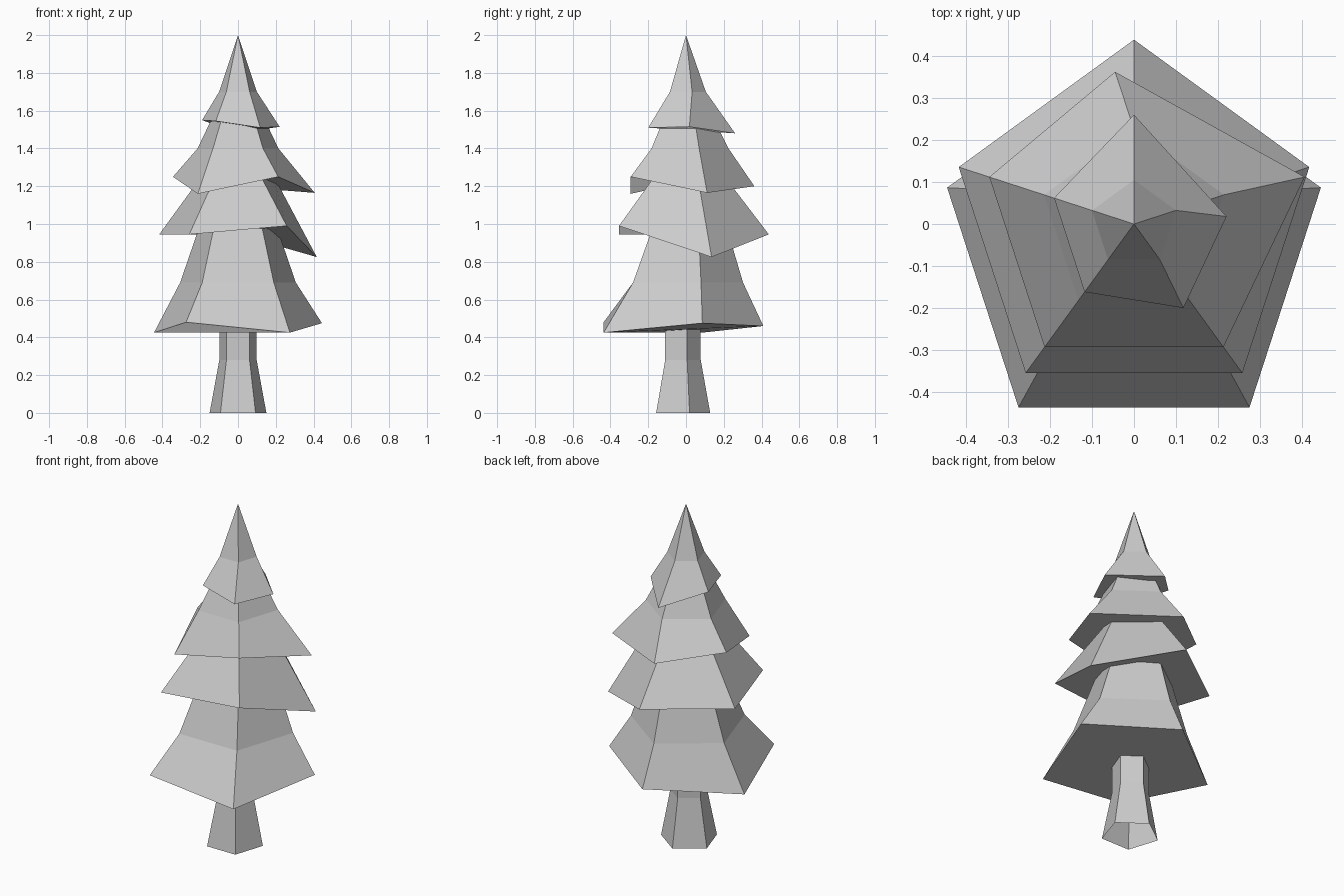
import bpy
import bmesh
from math import cos, sin, radians
from mathutils import Vector

cube = bpy.data.objects.get("Cube")
if cube:
    bpy.data.objects.remove(cube, do_unlink=True)

grey = bpy.data.materials.new("plain_grey")
grey.use_nodes = True
grey.diffuse_color = (0.6, 0.6, 0.6, 1)
grey.node_tree.nodes["Principled BSDF"].inputs["Base Color"].default_value = grey.diffuse_color

SIDES = 5
CORNERS = ("back", "left", "front_left", "front_right", "right")


def ring(radius, heights, shift=0.0, nudges=None):
    """Pentagon with one corner at the back; heights is one value or one per corner."""
    if not isinstance(heights, tuple):
        heights = (heights,) * SIDES
    points = []
    for i, corner in enumerate(CORNERS):
        a = radians(90 + i * 360 / SIDES)
        p = Vector((radius * cos(a), radius * sin(a) + shift, heights[i]))
        if nudges and corner in nudges:
            p += Vector((*nudges[corner], 0))
        points.append(p)
    return points


def build(name, rings, apex=None, bottom=True):
    """Join stacked rings with flat faces, ending in a point or a cap."""
    bm = bmesh.new()
    loops = [[bm.verts.new(p) for p in r] for r in rings]
    for low, high in zip(loops, loops[1:]):
        for i in range(SIDES):
            j = (i + 1) % SIDES
            bm.faces.new((low[i], low[j], high[j], high[i]))
    if apex:
        tip = bm.verts.new((0, 0, apex))
        for i in range(SIDES):
            bm.faces.new((loops[-1][i], loops[-1][(i + 1) % SIDES], tip))
    else:
        bm.faces.new(loops[-1])
    if bottom:
        bm.faces.new(loops[0][::-1])
    mesh = bpy.data.meshes.new(name)
    bm.to_mesh(mesh)
    bm.free()
    mesh.materials.append(grey)
    obj = bpy.data.objects.new(name, mesh)
    bpy.context.collection.objects.link(obj)
    return obj


# Trunk: flared foot, open underneath
build("trunk", [
    ring(0.158, 0.0, -0.03),
    ring(0.104, 0.28, -0.026),
    ring(0.104, 0.55, -0.026),
], bottom=False)

# Foliage tiers: uneven drooping rims (back, left, front left, front right, right)
build("bottom_tier", [
    ring(0.4675, (0.46, 0.425, 0.48, 0.425, 0.475), -0.058),
    ring(0.322, 0.69, -0.02),
    ring(0.21, 1.0),
])
build("lower_middle_tier", [
    ring(0.4385, (0.945, 0.945, 0.945, 0.99, 0.825)),
    ring(0.19, 1.27),
])
build("upper_middle_tier", [
    ring(0.362, (1.2, 1.25, 1.16, 1.25, 1.165),
         nudges={"back": (-0.045, 0), "right": (0.062, 0)}),
    ring(0.225, 1.4),
    ring(0.14, 1.57),
])
build("top_tier", [
    ring(0.2, (1.48, 1.55, 1.545, 1.51, 1.515),
         nudges={"back": (0, 0.06), "front_right": (0, -0.038), "right": (0.03, -0.044)}),
    ring(0.105, 1.7),
], apex=2.0)
